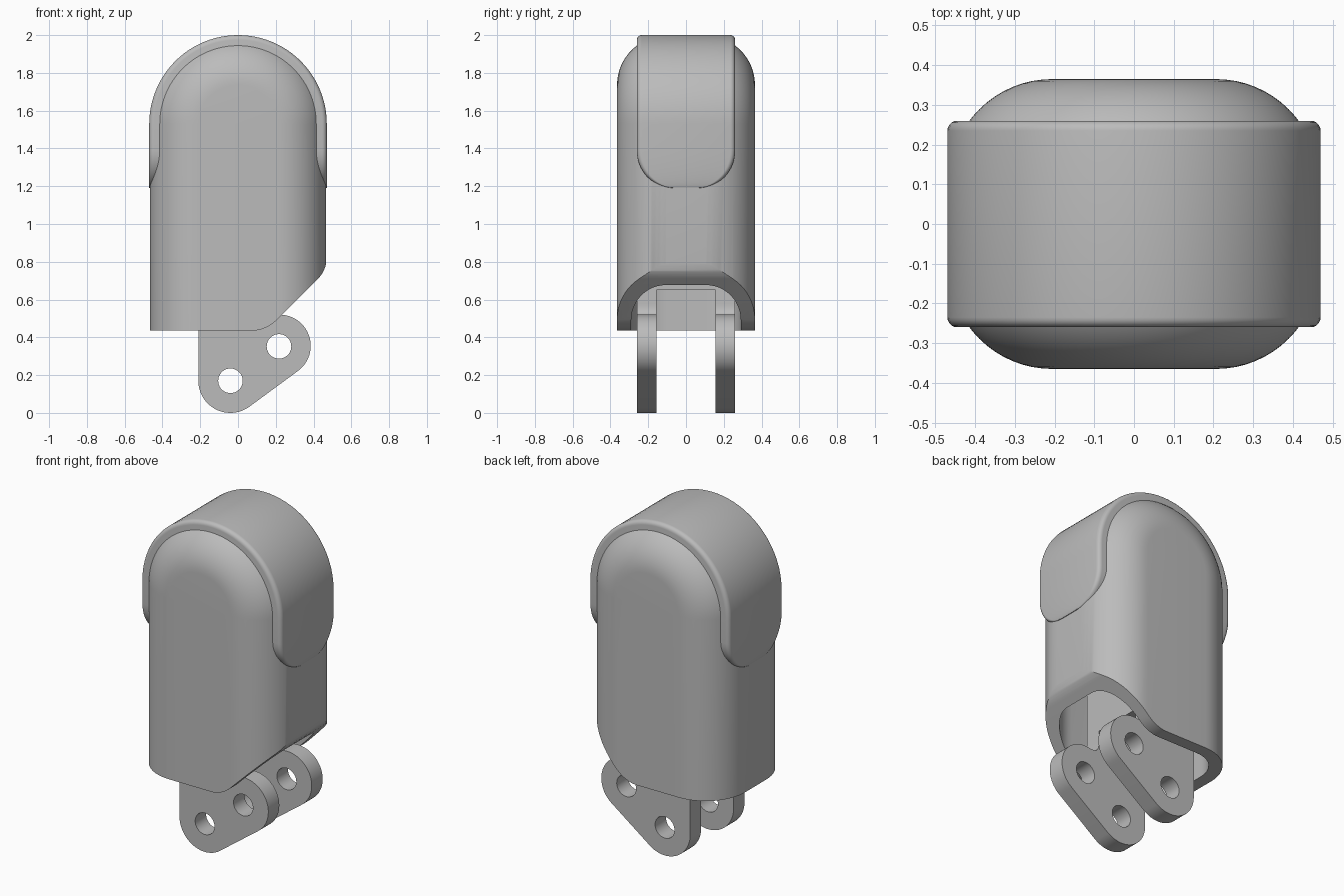
import bpy
import bmesh
from math import sin, cos, pi, radians
from mathutils import Vector

if "Cube" in bpy.data.objects:
    bpy.data.objects.remove(bpy.data.objects["Cube"])

grey = bpy.data.materials.new("mid grey")
grey.use_nodes = True
grey.diffuse_color = (0.5, 0.5, 0.5, 1)
grey.node_tree.nodes["Principled BSDF"].inputs["Base Color"].default_value = (0.5, 0.5, 0.5, 1)

ARCH_Z = 1.53     # height of the arch axis
BODY_Z = 0.435    # lower rim of the body


def arc(cx, cy, rx, ry, a0, a1, n):
    """Points on an ellipse arc, angles in degrees."""
    angles = [radians(a0 + (a1 - a0) * i / n) for i in range(n + 1)]
    return [(cx + rx * cos(a), cy + ry * sin(a)) for a in angles]


def bend(a, c, b, n=8):
    """Rounded corner from a to b, pulled towards c."""
    a, c, b = Vector(a), Vector(c), Vector(b)
    ts = [i / n for i in range(n + 1)]
    return [tuple(a * (1 - t) ** 2 + c * 2 * t * (1 - t) + b * t * t) for t in ts]


def finish(bm, name):
    bmesh.ops.remove_doubles(bm, verts=bm.verts, dist=1e-5)
    bmesh.ops.recalc_face_normals(bm, faces=bm.faces)
    mesh = bpy.data.meshes.new(name)
    bm.to_mesh(mesh)
    bm.free()
    mesh.materials.append(grey)
    obj = bpy.data.objects.new(name, mesh)
    bpy.context.collection.objects.link(obj)
    return obj


def section(half_width, reach, radius, n):
    """Half cross-section (r, y), rounded at its two outer corners."""
    cr, cy = reach - radius, half_width - radius
    upper = arc(cr, cy, radius, radius, 0, 90, n) + [(0, half_width)]
    return [(r, -y) for r, y in reversed(upper)] + upper


def arch_solid(name, top, legs, n=48):
    """Sweep a section up one leg, over the arch and down the other leg.
    legs is a list of (z, section) from the arch downwards."""
    rings = [[(-r, y, z) for r, y in s] for z, s in reversed(legs)]
    for i in range(n + 1):
        a = pi - pi * i / n
        rings.append([(r * cos(a), y, ARCH_Z + r * sin(a)) for r, y in top])
    rings += [[(r, y, z) for r, y in s] for z, s in legs]
    bm = bmesh.new()
    rows = [[bm.verts.new(p) for p in ring] for ring in rings]
    for p, q in zip(rows, rows[1:]):
        for i in range(len(p) - 1):
            bm.faces.new((p[i], p[i + 1], q[i + 1], q[i]))
    bmesh.ops.remove_doubles(bm, verts=bm.verts, dist=1e-5)
    bmesh.ops.holes_fill(bm, edges=[e for e in bm.edges if e.is_boundary], sides=0)
    return finish(bm, name)


def extrude_loops(name, loops, start, end, axis):
    """Fill an outline with optional holes and extrude it along y or z."""
    bm = bmesh.new()
    for loop in loops:
        vs = [bm.verts.new((u, start, v) if axis == "y" else (u, v, start)) for u, v in loop]
        for i, v in enumerate(vs):
            bm.edges.new((vs[i - 1], v))
    bmesh.ops.triangle_fill(bm, edges=bm.edges[:], use_beauty=True)
    made = bmesh.ops.extrude_face_region(bm, geom=bm.faces[:], use_keep_orig=True)["geom"]
    step = Vector((0, end - start, 0) if axis == "y" else (0, 0, end - start))
    bmesh.ops.translate(bm, vec=step, verts=[g for g in made if isinstance(g, bmesh.types.BMVert)])
    return finish(bm, name)


def cut(obj, cutter):
    mod = obj.modifiers.new("cut", "BOOLEAN")
    mod.operation = "DIFFERENCE"
    mod.solver = "EXACT"
    mod.object = cutter
    cutter.hide_render = True
    bpy.context.view_layer.objects.active = obj
    bpy.ops.object.modifier_apply(modifier=mod.name)
    bpy.data.objects.remove(cutter)


def smooth(obj, angle):
    bpy.ops.object.select_all(action="DESELECT")
    obj.select_set(True)
    bpy.context.view_layer.objects.active = obj
    bpy.ops.object.shade_smooth_by_angle(angle=radians(angle))


# Body: pillow-edged arch, hollow from below, with a slanted lower corner
body_section = section(0.365, 0.466, 0.26, 16)
body = arch_solid("body", body_section, [(BODY_Z, body_section)])

inner = section(0.29, 0.39, 0.185, 12)[1:-1]
hollow = inner + [(-r, y) for r, y in reversed(inner)]
cut(body, extrude_loops("hollow_cutter", [hollow], 0.3, 1.1, "z"))

slant = bend((0.066, BODY_Z - 0.001), (0.148, BODY_Z), (0.206, 0.493))
slant += bend((0.423, 0.71), (0.468, 0.755), (0.469, 0.82))
slant += [(0.6, 0.83), (0.6, 0.3), (0.066, 0.3)]
cut(body, extrude_loops("slant_cutter", [slant], -0.6, 0.6, "y"))
smooth(body, 30)

# Cap band: runs over the arch and ends in rounded tabs on both sides
EDGE = 0.025
cap_legs = []
for w, z in arc(0.07, 1.39, 0.19, 0.2, 0, -90, 14):
    cap_legs.append((z, section(w, 0.47, EDGE, 5)))
cap = arch_solid("cap_band", section(0.26, 0.47, EDGE, 5), cap_legs)
smooth(cap, 40)

# Lugs: two matching plates, each with two pin holes
outline = [(-0.21, 1.2)]
outline += arc(-0.04, 0.17, 0.17, 0.17, 180, 304, 24)
outline += arc(0.22, 0.355, 0.165, 0.165, -55, 105, 30)
outline += bend((0.17, 0.515), (0.12, 0.51), (0.12, 0.58))
outline += [(0.12, 1.2)]
holes = [arc(x, z, 0.065, 0.065, 0, 350, 35) for x, z in ((-0.04, 0.17), (0.217, 0.352))]
for name, side in (("front_lug", -1), ("back_lug", 1)):
    smooth(extrude_loops(name, [outline] + holes, side * 0.155, side * 0.26, "y"), 30)

# Bridge block joining the lugs inside the body
bridge = [(-0.21, 0.65), (0.12, 0.65), (0.12, 1.2), (-0.21, 1.2)]
extrude_loops("lug_bridge", [bridge], -0.155, 0.155, "y")
